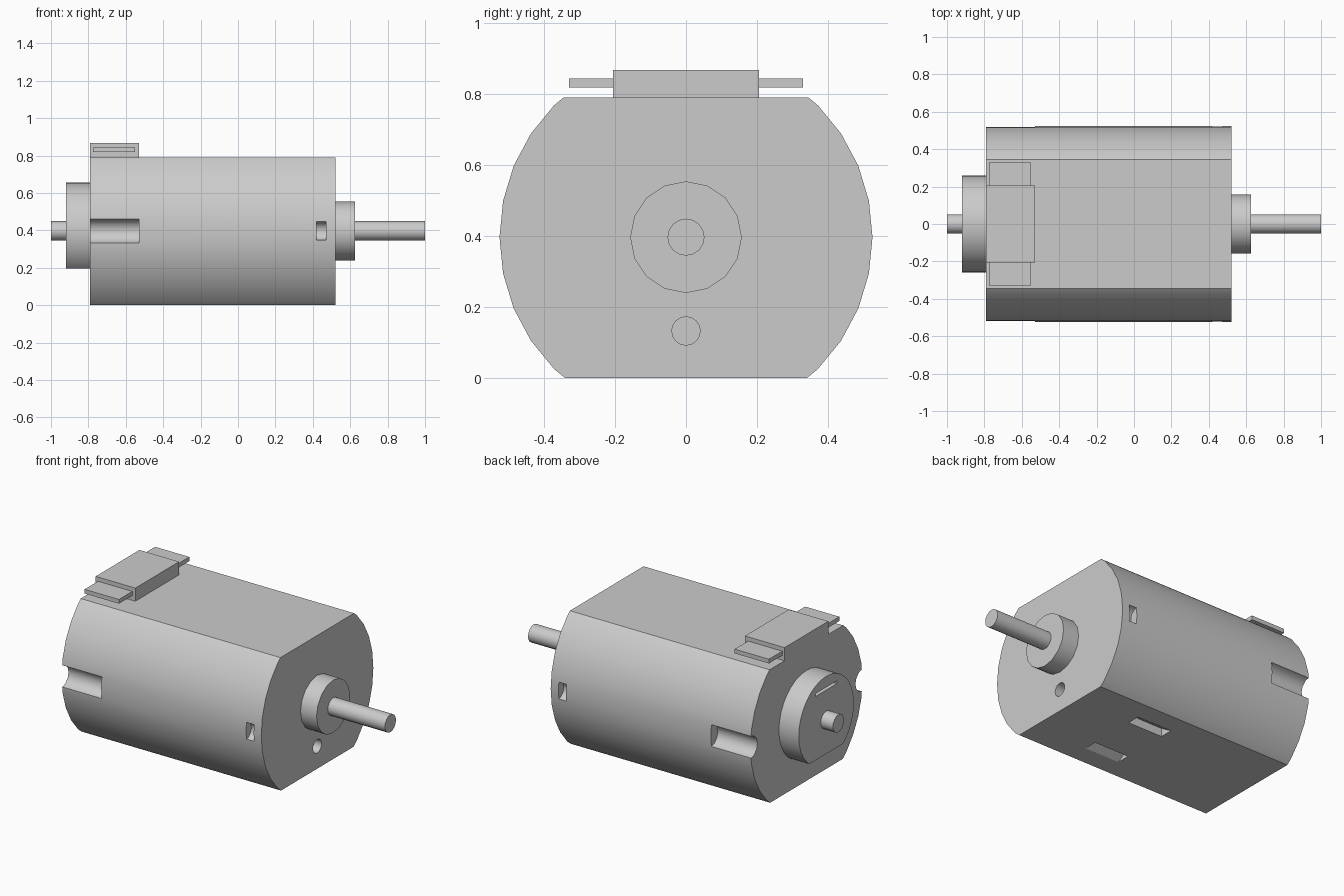
import bpy, bmesh, math
from mathutils import Vector

cube = bpy.data.objects.get("Cube")
if cube:
    bpy.data.objects.remove(cube, do_unlink=True)

AXIS = 0.397  # height of the shaft line

metal = bpy.data.materials.new("light_grey_metal")
metal.use_nodes = True
metal.diffuse_color = (0.6, 0.6, 0.6, 1)
metal.node_tree.nodes["Principled BSDF"].inputs["Base Color"].default_value = (0.6, 0.6, 0.6, 1)


def prism(name, profile, x0, x1):
    """Extrude a (y, z) profile along x."""
    bm = bmesh.new()
    face = bm.faces.new([bm.verts.new((x0, y, z)) for y, z in profile])
    ext = bmesh.ops.extrude_face_region(bm, geom=[face])
    moved = [g for g in ext["geom"] if isinstance(g, bmesh.types.BMVert)]
    bmesh.ops.translate(bm, verts=moved, vec=Vector((x1 - x0, 0, 0)))
    bmesh.ops.recalc_face_normals(bm, faces=bm.faces)
    mesh = bpy.data.meshes.new(name)
    bm.to_mesh(mesh)
    bm.free()
    mesh.materials.append(metal)
    obj = bpy.data.objects.new(name, mesh)
    bpy.context.collection.objects.link(obj)
    return obj


def circle(r, n, y=0, z=AXIS):
    return [(y + r * math.cos(math.tau * i / n), z + r * math.sin(math.tau * i / n)) for i in range(n)]


def rect(y0, y1, z0, z1):
    return [(y0, z0), (y1, z0), (y1, z1), (y0, z1)]


def flat_circle(r, n, low, high):
    """Circle trimmed by horizontal flats at the given heights."""
    pts, ring = [], circle(r, n)
    for (y0, z0), (y1, z1) in zip(ring, ring[1:] + ring[:1]):
        if low < z0 < high:
            pts.append((y0, z0))
        for limit in (low, high):
            if (z0 - limit) * (z1 - limit) < 0:
                t = (limit - z0) / (z1 - z0)
                pts.append((y0 + t * (y1 - y0), limit))
    return pts


def activate(obj):
    bpy.ops.object.select_all(action="DESELECT")
    obj.select_set(True)
    bpy.context.view_layer.objects.active = obj


def cut(obj, cutter):
    activate(obj)
    mod = obj.modifiers.new("cut", "BOOLEAN")
    mod.operation = "DIFFERENCE"
    mod.solver = "EXACT"
    mod.object = cutter
    bpy.ops.object.modifier_apply(modifier=mod.name)
    bpy.data.objects.remove(cutter, do_unlink=True)


# Motor can with flat top and bottom
can = prism("motor_can", flat_circle(0.525, 32, 0.0, 0.79), -0.79, 0.52)

# Side notches, side slots and wedge vents underneath
for s in (-1, 1):
    cut(can, prism("notch_cutter", circle(0.066, 12, s * 0.525), -0.85, -0.53))
    cut(can, prism("slot_cutter", circle(0.051, 12, s * 0.525), 0.42, 0.47))
    vent = [(s * 0.22, -0.02), (s * 0.22, 0), (s * 0.14, 0.05), (s * 0.14, -0.02)]
    cut(can, prism("vent_cutter", vent, -0.075, 0.155))

# Small round hole in the output face
cut(can, prism("hole_cutter", circle(0.04, 16, 0, 0.133), 0.44, 0.6))

# Bearing bosses
front_boss = prism("output_boss", circle(0.157, 16), 0.51, 0.625)
rear_boss = prism("rear_boss", flat_circle(0.258, 32, 0.195, 0.7), -0.92, -0.78)
cut(rear_boss, prism("slit_cutter", rect(-0.1, 0.1, 0.573, 0.59), -0.95, -0.89))

# Shaft ends
long_shaft = prism("output_shaft", circle(0.052, 16), 0.6, 1.0)
short_shaft = prism("rear_shaft", circle(0.052, 16), -1.0, -0.9)

# Terminal block and its two tabs
prism("terminal_block", rect(-0.205, 0.205, 0.785, 0.868), -0.79, -0.53)
for side, s in (("right", -1), ("left", 1)):
    prism("terminal_tab_" + side, rect(*sorted((s * 0.2, s * 0.33)), 0.818, 0.843), -0.775, -0.55)

# Smooth the round parts, keeping edges crisp
for obj in (can, front_boss, rear_boss, long_shaft, short_shaft):
    activate(obj)
    bpy.ops.object.shade_smooth_by_angle(angle=math.radians(31))
